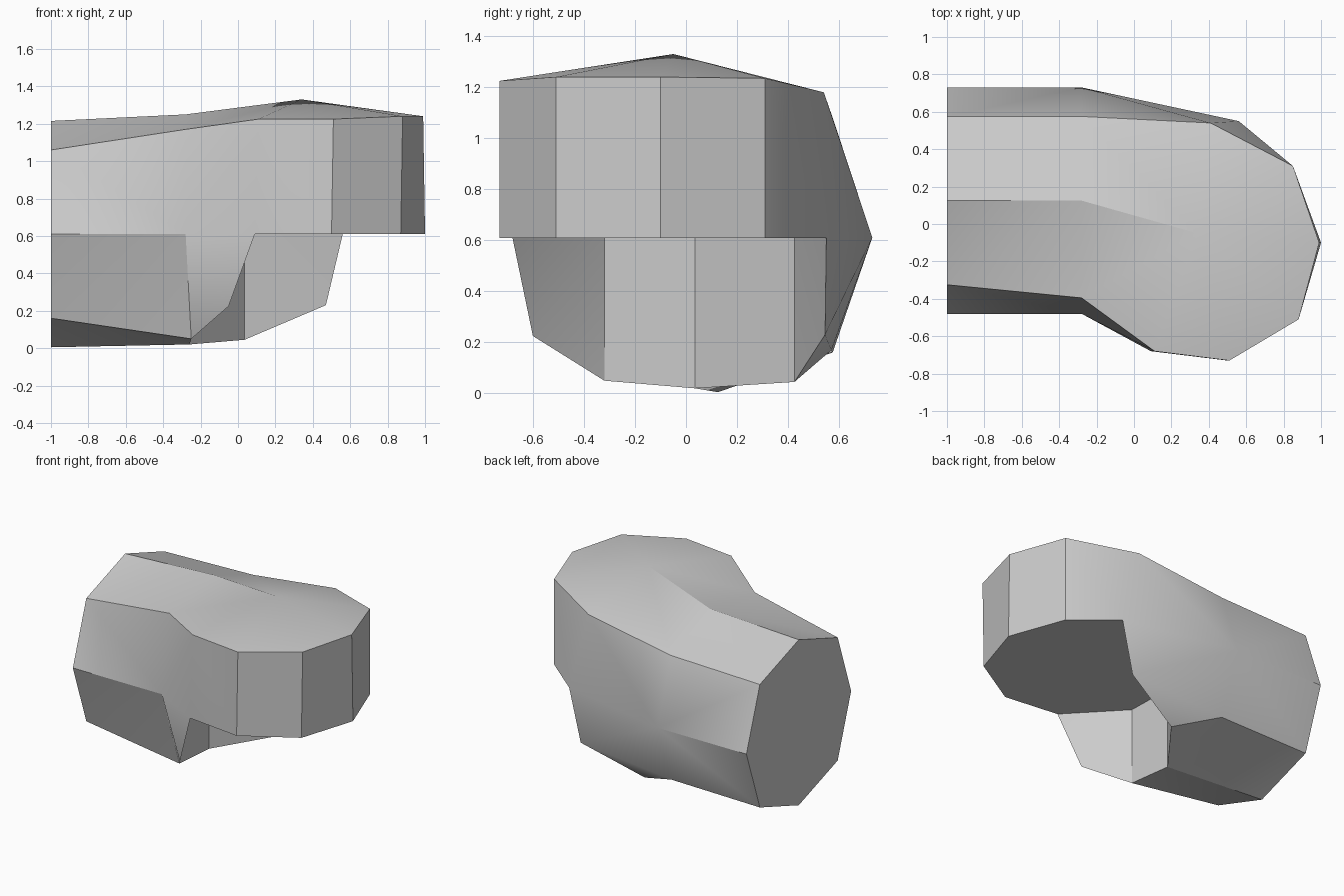
import bpy
import bmesh
import math

default_cube = bpy.data.objects.get("Cube")
if default_cube:
    bpy.data.objects.remove(default_cube, do_unlink=True)

# Material
grey = bpy.data.materials.new("plain_grey")
grey.use_nodes = True
colour = (0.6, 0.6, 0.6, 1)
grey.diffuse_color = colour
grey.node_tree.nodes["Principled BSDF"].inputs["Base Color"].default_value = colour

bm = bmesh.new()
MID = 0.61  # height of the flat underside of the head


def points(coords):
    return [bm.verts.new(co) for co in coords]


def face(*verts):
    return bm.faces.new(verts)


def wall(upper, lower):
    """Join two open rows of vertices with quads."""
    for i in range(len(upper) - 1):
        face(upper[i], upper[i + 1], lower[i + 1], lower[i])


# Octagonal stub end, ordered from the top towards the front and round
end_ring = []
for i in range(8):
    angle = math.radians(45 * i)
    radius = 0.636 if i % 2 else 0.605
    end_ring.append((-1, 0.125 - radius * math.sin(angle),
                     0.61 + radius * math.cos(angle)))
end = points(end_ring)
face(*end)

# Waist ring where the stub meets the head
waist = points([(-.28, .125, 1.25), (-.28, -.395, 1.17), (-.28, -.48, MID),
                (-.25, -.32, .05), (-.26, .035, .02), (-.28, .57, .17),
                (-.28, .73, MID), (-.28, .575, 1.08)])
top, brow, front, toe, keel, heel, back, shoulder = waist

# Stub sides, each split from its corner vertex
for i in range(1, 8, 2):
    for j in (i - 1, (i + 1) % 8):
        face(end[i], waist[i], waist[j])
        face(end[i], waist[j], end[j])

# Rounded head: upper rim and flat underside outline
rim = points([(.11, -.68, 1.225), (.51, -.73, 1.225), (.88, -.51, 1.24),
              (.99, -.1, 1.24), (.85, .31, 1.235), (.41, .54, 1.18)])
base = points([(.09, -.68, MID), (.5, -.73, MID), (.87, -.51, MID),
               (1, -.1, MID), (.85, .31, MID), (.56, .55, MID)])
wall(rim, base)

# Low crown fanned from the peak
peak = bm.verts.new((.34, -.05, 1.33))
outline = [top, brow] + rim + [shoulder]
for a, b in zip(outline, outline[1:] + outline[:1]):
    face(peak, a, b)

# Neck between waist and head
face(brow, rim[0], front)
face(rim[0], base[0], front)
face(shoulder, rim[-1], back)
face(rim[-1], base[-1], back)

# Upright hollow under the head
hollow = points([(-.25, -.32, MID), (-.26, .035, MID), (.035, .425, MID)])
lip_front, lip_back, lip_tip = points(
    [(-.05, -.6, .225), (.035, .425, .045), (.47, .545, .23)])
wall(hollow, [toe, keel, lip_back])
face(base[0], lip_front, hollow[0])
face(lip_front, toe, hollow[0])
face(hollow[2], lip_back, lip_tip)
face(hollow[2], lip_tip, base[-1])
face(*base, *reversed(hollow))

# Outer skin around the hollow
face(front, base[0], lip_front)
face(front, lip_front, toe)
face(keel, lip_back, heel)
face(heel, lip_back, lip_tip)
face(heel, lip_tip, back)
face(back, lip_tip, base[-1])

bmesh.ops.recalc_face_normals(bm, faces=bm.faces)
mesh = bpy.data.meshes.new("knuckle_block")
bm.to_mesh(mesh)
bm.free()
mesh.materials.append(grey)
block = bpy.data.objects.new("knuckle_block", mesh)
bpy.context.collection.objects.link(block)

# Smooth shading with the sharper edges kept
bpy.ops.object.select_all(action="DESELECT")
block.select_set(True)
bpy.context.view_layer.objects.active = block
bpy.ops.object.shade_smooth_by_angle(angle=math.radians(30))
